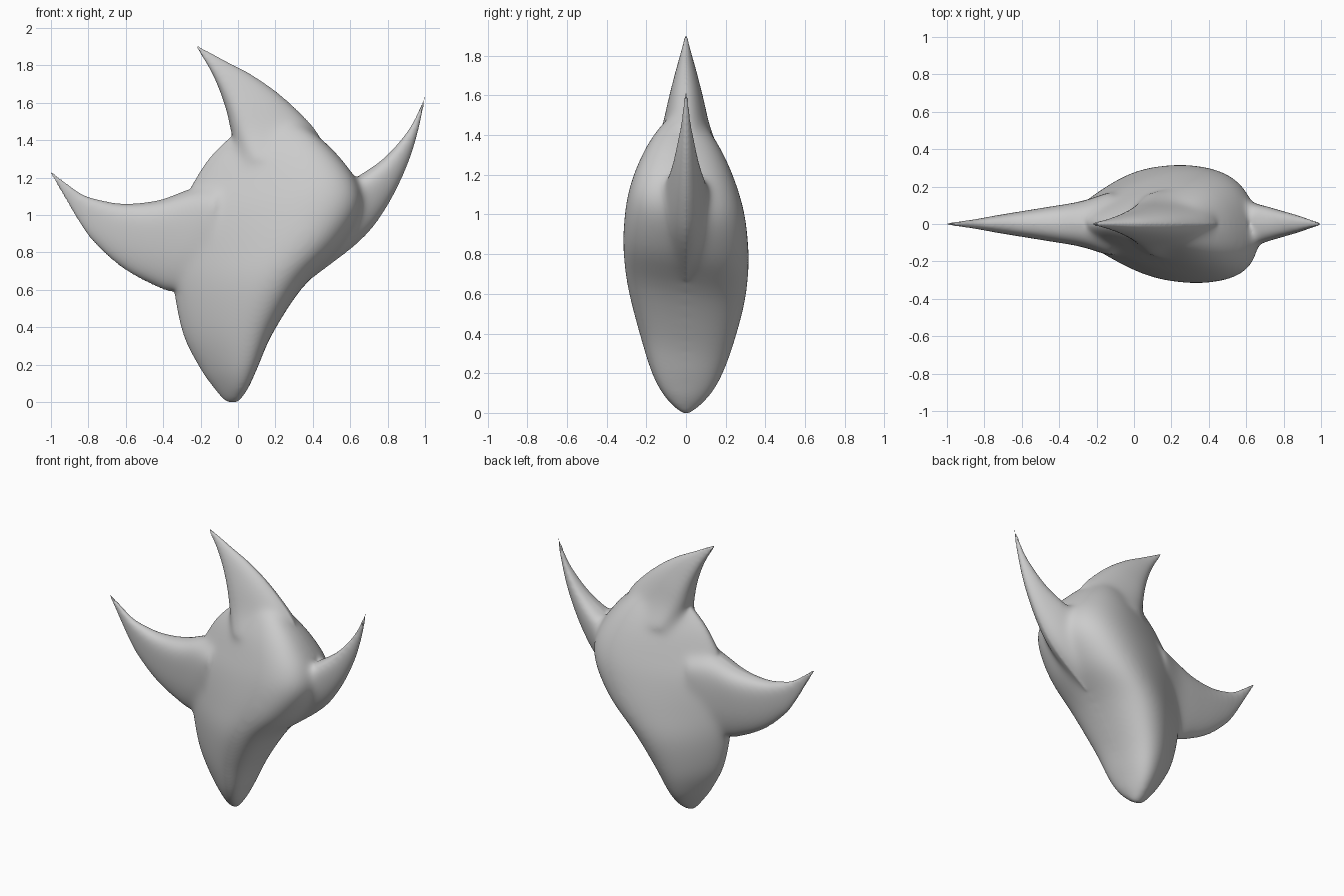
import bpy
import bmesh
import math
from mathutils import Vector

old = bpy.data.objects.get("Cube")
if old:
    bpy.data.objects.remove(old, do_unlink=True)

grey = bpy.data.materials.new("plain_grey")
grey.use_nodes = True
colour = (0.6, 0.6, 0.6, 1)
grey.diffuse_color = colour
grey.node_tree.nodes["Principled BSDF"].inputs["Base Color"].default_value = colour


def resample(rows, steps):
    """Smooth curve through rows of numbers."""
    pts = [Vector(r) for r in rows]
    pts = [2 * pts[0] - pts[1]] + pts + [2 * pts[-1] - pts[-2]]
    out = []
    for a, b, c, d in zip(pts, pts[1:], pts[2:], pts[3:]):
        for i in range(steps):
            t = i / steps
            out.append(0.5 * (2 * b + (c - a) * t + (2 * a - 5 * b + 4 * c - d) * t ** 2
                              + (3 * b - a - 3 * c + d) * t ** 3))
    return out + [pts[-2]]


def loft(name, rings):
    """Skin closed rings of equal length and cap both ends."""
    bm = bmesh.new()
    loops = [[bm.verts.new(p) for p in ring] for ring in rings]
    for lo, hi in zip(loops, loops[1:]):
        for i in range(len(lo)):
            j = (i + 1) % len(lo)
            bm.faces.new((lo[i], lo[j], hi[j], hi[i]))
    bm.faces.new(loops[0])
    bm.faces.new(loops[-1])
    bmesh.ops.remove_doubles(bm, verts=bm.verts, dist=0.0005)
    bmesh.ops.recalc_face_normals(bm, faces=bm.faces)
    mesh = bpy.data.meshes.new(name)
    bm.to_mesh(mesh)
    bm.free()
    mesh.materials.append(grey)
    obj = bpy.data.objects.new(name, mesh)
    bpy.context.collection.objects.link(obj)
    return obj


# Body: height, lower x edge, upper x edge, half depth
profile = [
    (0.0, -0.05, -0.01, 0.02), (0.02, -0.08, 0.015, 0.062), (0.08, -0.13, 0.055, 0.118),
    (0.18, -0.2, 0.1, 0.175), (0.36, -0.29, 0.18, 0.236), (0.6, -0.34, 0.335, 0.298),
    (0.8, -0.35, 0.53, 0.318), (1.0, -0.33, 0.65, 0.304), (1.15, -0.25, 0.64, 0.268),
    (1.3, -0.155, 0.54, 0.207), (1.42, -0.035, 0.42, 0.135), (1.49, 0.06, 0.32, 0.07),
    (1.52, 0.13, 0.22, 0.01),
]
rings = []
for z, x0, x1, depth in resample(profile, 4):
    ring = []
    for i in range(64):
        a = math.tau * i / 64
        # egg section, blunt towards +x, with a slight twist front to back
        side = math.copysign(abs(math.sin(a)) ** 0.8, math.sin(a))
        y = depth * side * (1 + 0.55 * math.cos(a)) / 1.14
        x = (x0 + x1) / 2 + (x1 - x0) / 2 * math.cos(a) - 0.14 * y
        ring.append((x, y, max(0, z - 0.15 * y * min(1, z * 3))))
    rings.append(ring)
body = loft("horned_body", rings)

# Horn section: blunt on the inner edge, rounded to the outer edge
half = [(0.02, 0.5), (0.06, 0.75), (0.13, 0.93), (0.22, 1), (0.35, 0.99), (0.5, 0.93),
        (0.65, 0.84), (0.8, 0.68), (0.9, 0.5), (0.96, 0.32)]
section = [(0, 0)] + half + [(1, 0)] + [(t, -w) for t, w in reversed(half)]


def horn(name, stations):
    """Stations: inner x, inner z, outer x, outer z, half depth."""
    rings = []
    for ix, iz, ox, oz, depth in resample(stations, 5):
        rings.append([(ix + (ox - ix) * t, depth * w, iz + (oz - iz) * t) for t, w in section])
    return loft(name, rings)


horns = [
    horn("top_horn", [
        (0.02, 1.28, 0.49, 1.31, 0.185), (-0.03, 1.42, 0.41, 1.46, 0.126),
        (-0.06, 1.55, 0.24, 1.63, 0.092), (-0.1, 1.67, 0.08, 1.745, 0.062),
        (-0.15, 1.78, -0.07, 1.825, 0.034), (-0.23, 1.912, -0.23, 1.912, 0.002)]),
    horn("right_horn", [
        (-0.1, 1.16, -0.18, 0.64, 0.175), (-0.25, 1.14, -0.34, 0.59, 0.124),
        (-0.42, 1.08, -0.48, 0.64, 0.096), (-0.6, 1.06, -0.62, 0.72, 0.069),
        (-0.74, 1.08, -0.75, 0.835, 0.046), (-0.85, 1.12, -0.84, 0.95, 0.027),
        (-1.012, 1.242, -1.012, 1.242, 0.002)]),
    horn("left_horn", [
        (0.46, 1.1, 0.4, 0.665, 0.135), (0.63, 1.2, 0.65, 0.86, 0.114),
        (0.77, 1.295, 0.78, 1.02, 0.08), (0.875, 1.405, 0.885, 1.22, 0.05),
        (0.945, 1.51, 0.952, 1.41, 0.025), (1.008, 1.655, 1.008, 1.655, 0.002)]),
]

# Fuse the parts into one skin
bpy.ops.object.select_all(action="DESELECT")
for obj in horns + [body]:
    obj.select_set(True)
bpy.context.view_layer.objects.active = body
bpy.ops.object.join()
fuse = body.modifiers.new("fuse", "REMESH")
fuse.mode = "VOXEL"
fuse.voxel_size = 0.009
bpy.ops.object.modifier_apply(modifier=fuse.name)

# Blend the flanks, leaving tips and the central outline crisp
flanks = body.vertex_groups.new(name="flanks")
for v in body.data.vertices:
    flanks.add([v.index], min(1, max(0, abs(v.co.y) - 0.01) / 0.06), "REPLACE")
blend = body.modifiers.new("blend", "SMOOTH")
blend.factor = 0.5
blend.iterations = 140
blend.vertex_group = flanks.name
bpy.ops.object.modifier_apply(modifier=blend.name)
bpy.ops.object.shade_smooth_by_angle(angle=math.radians(50))
